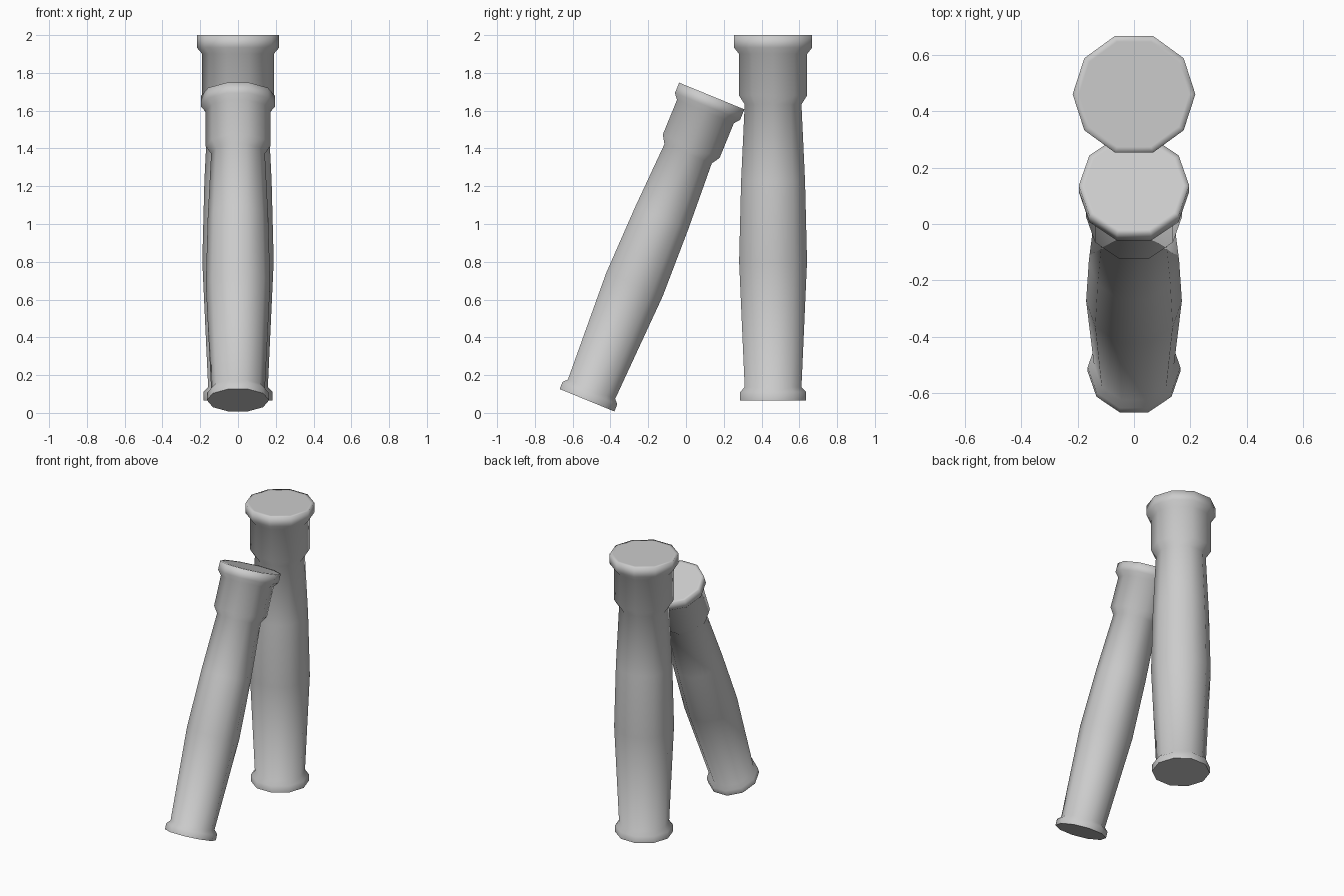
import bpy, bmesh, math

if "Cube" in bpy.data.objects:
    bpy.data.objects.remove(bpy.data.objects["Cube"])

SIDES = 10
# (radius, height) from the base up to the flat top
PROFILE = [
    (0.183, 0.0), (0.183, 0.045), (0.158, 0.07),      # foot ring
    (0.189, 0.735), (0.178, 1.16), (0.158, 1.567),    # swelling shaft
    (0.190, 1.615), (0.190, 1.835),                   # collar
    (0.218, 1.868), (0.218, 1.934), (0.196, 1.934),   # rim and cap edge
]


def make_column(name, location, tilt=0.0, scale=1.0):
    bm = bmesh.new()
    rings = []
    for r, z in PROFILE:
        rings.append([bm.verts.new((r * math.cos(2 * math.pi * i / SIDES),
                                    r * math.sin(2 * math.pi * i / SIDES), z))
                      for i in range(SIDES)])
    for a, b in zip(rings, rings[1:]):
        for i in range(SIDES):
            j = (i + 1) % SIDES
            bm.faces.new((a[i], a[j], b[j], b[i])).smooth = True
    # end caps
    bm.faces.new(rings[-1]).smooth = True
    bm.faces.new(rings[0][::-1]).smooth = False
    mesh = bpy.data.meshes.new(name)
    bm.to_mesh(mesh)
    bm.free()
    obj = bpy.data.objects.new(name, mesh)
    obj.location = location
    obj.rotation_euler = (-tilt, 0, 0)
    obj.scale = (scale,) * 3
    bpy.context.collection.objects.link(obj)
    return obj


# tall upright piece and the smaller one leaning against it
make_column("upright_column", (0, 0.461, 0.066))
make_column("leaning_column", (0, -0.524, 0.067), math.radians(22.3), 0.9)
